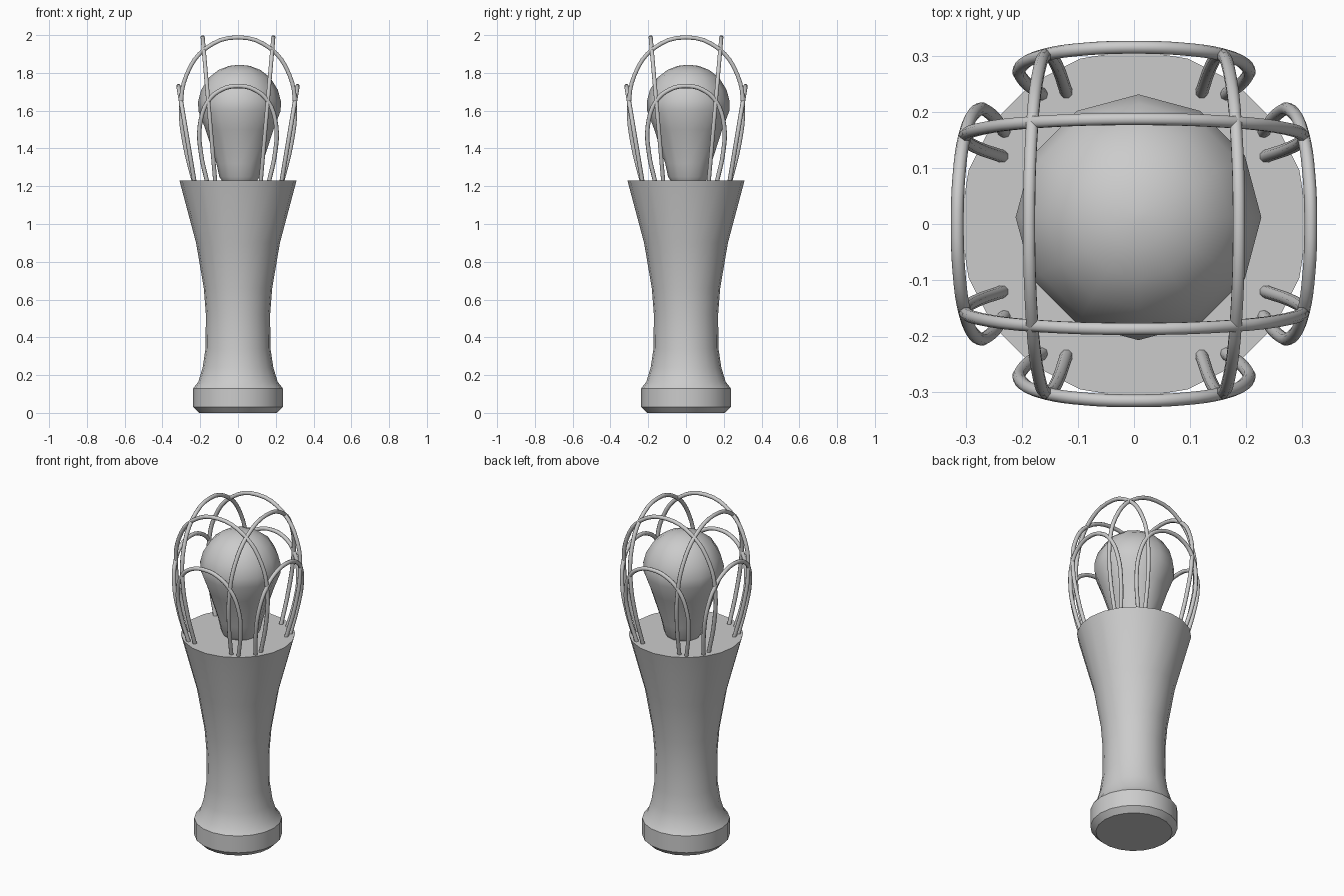
import bpy, bmesh
from math import sin, cos, pi, radians

if "Cube" in bpy.data.objects:
    bpy.data.objects.remove(bpy.data.objects["Cube"])


def lathe(name, profile, sides, centre=(0, 0), angle=30):
    """Spin a (radius, z) profile about z, capping both ends."""
    bm = bmesh.new()
    rings = [[bm.verts.new((centre[0] + r * cos(2 * pi * i / sides),
                            centre[1] + r * sin(2 * pi * i / sides), z))
              for i in range(sides)] for r, z in profile]
    for a, b in zip(rings, rings[1:]):
        for i in range(sides):
            j = (i + 1) % sides
            bm.faces.new((a[i], a[j], b[j], b[i]))
    bm.faces.new(rings[0][::-1])
    bm.faces.new(rings[-1])
    me = bpy.data.meshes.new(name)
    bm.to_mesh(me)
    bm.free()
    ob = bpy.data.objects.new(name, me)
    bpy.context.collection.objects.link(ob)
    bpy.ops.object.select_all(action='DESELECT')
    ob.select_set(True)
    bpy.context.view_layer.objects.active = ob
    bpy.ops.object.shade_smooth_by_angle(angle=radians(angle))
    return ob


def arch(name, half, lean, turn):
    """Round wire hoop: half outline of (across, z), leaning outward, mirrored."""
    (d0, z0), (d1, z1) = lean
    pts = half + [(-u, z) for u, z in half[-2::-1]]
    cu = bpy.data.curves.new(name, 'CURVE')
    cu.dimensions = '3D'
    cu.bevel_depth = 0.0115
    cu.bevel_resolution = 2
    cu.resolution_u = 4
    cu.use_fill_caps = True
    sp = cu.splines.new('BEZIER')
    sp.bezier_points.add(len(pts) - 1)
    for bp, (u, z) in zip(sp.bezier_points, pts):
        d = d0 + (d1 - d0) * (z - z0) / (z1 - z0)
        bp.co = (u, -d, z)
        bp.handle_left_type = bp.handle_right_type = 'AUTO'
    ob = bpy.data.objects.new(name, cu)
    ob.rotation_euler.z = turn
    bpy.context.collection.objects.link(ob)


# Flared handle with a chamfered foot
lathe("handle", [(0.207, 0), (0.237, 0.03), (0.237, 0.13), (0.21, 0.165),
                 (0.187, 0.24), (0.172, 0.34), (0.17, 0.52), (0.181, 0.66),
                 (0.222, 0.9), (0.31, 1.23)], 20)

# Bulb standing on the flat top
lathe("bulb", [(0.09, 1.225), (0.107, 1.25), (0.122, 1.32), (0.18, 1.5),
               (0.218, 1.6), (0.219, 1.65), (0.203, 1.71), (0.163, 1.775),
               (0.11, 1.816), (0.055, 1.837), (0.01, 1.842)], 12, (0.008, 0.012), 40)

# Wire cage: tall crossing hoops and short outer hoops, four of each
TALL = [(0.233, 1.22), (0.282, 1.42), (0.302, 1.62), (0.272, 1.79),
        (0.17, 1.93), (0, 1.988)]
SHORT = [(0.163, 1.22), (0.197, 1.38), (0.202, 1.52), (0.158, 1.65),
         (0.085, 1.712), (0, 1.73)]
for k in range(4):
    arch(f"tall_hoop_{k + 1}", TALL, ((0.12, 1.22), (0.187, 1.988)), k * pi / 2)
    arch(f"short_hoop_{k + 1}", SHORT, ((0.23, 1.22), (0.315, 1.73)), k * pi / 2)
